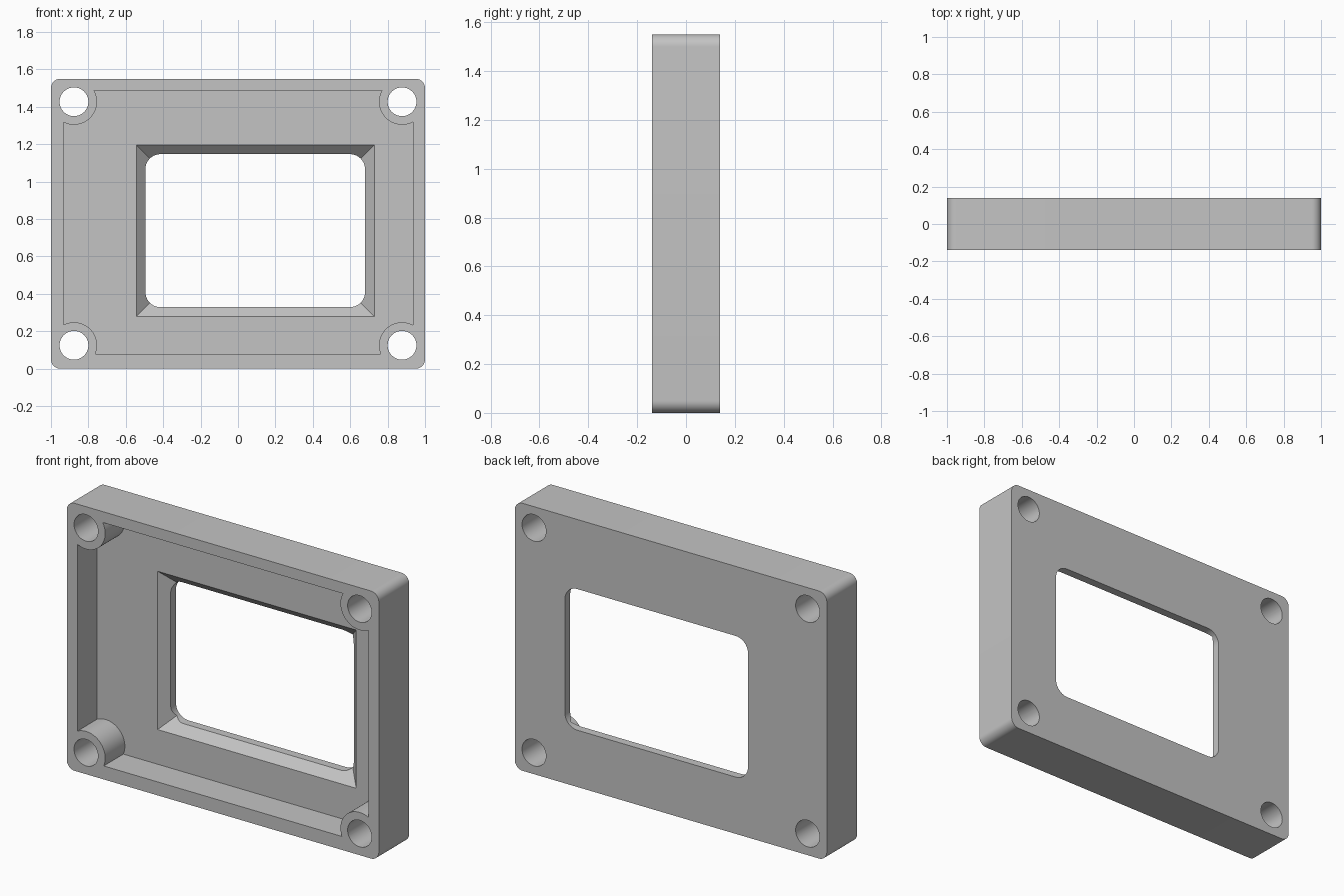
import bpy, bmesh
from math import pi, sin, cos, sqrt, atan2

if "Cube" in bpy.data.objects:
    bpy.data.objects.remove(bpy.data.objects["Cube"], do_unlink=True)

HALF = 0.139           # half of the plate thickness
HEIGHT = 1.55
FLOOR = 0.041          # y of the recessed floor
HOLE_X, HOLE_Z = 0.877, (0.125, 1.427)
BOSS_R, HOLE_R = 0.123, 0.077

gray = bpy.data.materials.new("light gray")
gray.use_nodes = True
color = (0.55, 0.55, 0.55, 1)
gray.diffuse_color = color
gray.node_tree.nodes["Principled BSDF"].inputs["Base Color"].default_value = color


def arc(cx, cz, r, start, end, steps):
    angles = [start + (end - start) * i / steps for i in range(steps + 1)]
    return [(cx + r * cos(a), cz + r * sin(a)) for a in angles]


def rect(x0, x1, z0, z1, inset=0):
    x0, x1, z0, z1 = x0 + inset, x1 - inset, z0 + inset, z1 - inset
    return [(x1, z1), (x0, z1), (x0, z0), (x1, z0)]


def rounded_rect(x0, x1, z0, z1, r):
    pts = []
    for i, (x, z) in enumerate(rect(x0, x1, z0, z1, r)):
        pts += arc(x, z, r, i * pi / 2, (i + 1) * pi / 2, 10)
    return pts


def loft(name, front, y0, back, y1):
    """Solid between two matching (x, z) profiles."""
    bm = bmesh.new()
    a = [bm.verts.new((x, y0, z)) for x, z in front]
    b = [bm.verts.new((x, y1, z)) for x, z in back]
    bm.faces.new(a)
    bm.faces.new(b[::-1])
    n = len(a)
    for i in range(n):
        j = (i + 1) % n
        bm.faces.new((a[j], a[i], b[i], b[j]))
    bmesh.ops.recalc_face_normals(bm, faces=bm.faces)
    mesh = bpy.data.meshes.new(name)
    bm.to_mesh(mesh)
    bm.free()
    mesh.materials.append(gray)
    obj = bpy.data.objects.new(name, mesh)
    bpy.context.collection.objects.link(obj)
    return obj


def cavity_profile(x0, x1, z0, z1):
    """Rectangle whose corners are bitten out by the round screw bosses."""
    pts = []
    for i, (ex, ez) in enumerate(rect(x0, x1, z0, z1)):
        sx, sz = (1 if ex > 0 else -1), (1 if ez > HEIGHT / 2 else -1)
        cx, cz = sx * HOLE_X, HOLE_Z[sz > 0]
        dx, dz = ex - cx, ez - cz
        on_side = atan2(-sz * sqrt(BOSS_R**2 - dx**2), dx)
        on_level = atan2(dz, -sx * sqrt(BOSS_R**2 - dz**2))
        start, end = (on_side, on_level) if i % 2 == 0 else (on_level, on_side)
        sweep = (end - start + pi) % (2 * pi) - pi
        pts += arc(cx, cz, BOSS_R, start, start + sweep, 20)
    return pts


# Outer plate with rounded corners
outline = rounded_rect(-1, 1, 0, HEIGHT, 0.05)
plate = loft("bezel_plate", outline, -HALF, outline, HALF)

# Cutters: front recess, window opening, sloped window edge, screw holes
recess = cavity_profile(-0.932, 0.935, 0.078, 1.487)
window = rounded_rect(-0.495, 0.679, 0.329, 1.147, 0.08)
slope = (-0.544, 0.729, 0.279, 1.196)
cutters = [
    loft("recess_cutter", recess, -0.3, recess, FLOOR),
    loft("window_cutter", window, -0.3, window, 0.3),
    loft("slope_cutter", rect(*slope, -0.02), FLOOR - 0.02,
         rect(*slope, 0.085), FLOOR + 0.085),
]
for x in (-HOLE_X, HOLE_X):
    for z in HOLE_Z:
        circle = arc(x, z, HOLE_R, 0, 2 * pi, 40)[:-1]
        cutters.append(loft("hole_cutter", circle, -0.3, circle, 0.3))

bpy.context.view_layer.objects.active = plate
for cutter in cutters:
    mod = plate.modifiers.new("cut", "BOOLEAN")
    mod.operation, mod.solver, mod.object = "DIFFERENCE", "EXACT", cutter
    bpy.ops.object.modifier_apply(modifier=mod.name)
    bpy.data.objects.remove(cutter, do_unlink=True)

# Smooth round walls, crisp edges
bpy.ops.object.select_all(action="DESELECT")
plate.select_set(True)
bpy.ops.object.shade_smooth_by_angle(angle=pi / 6)
